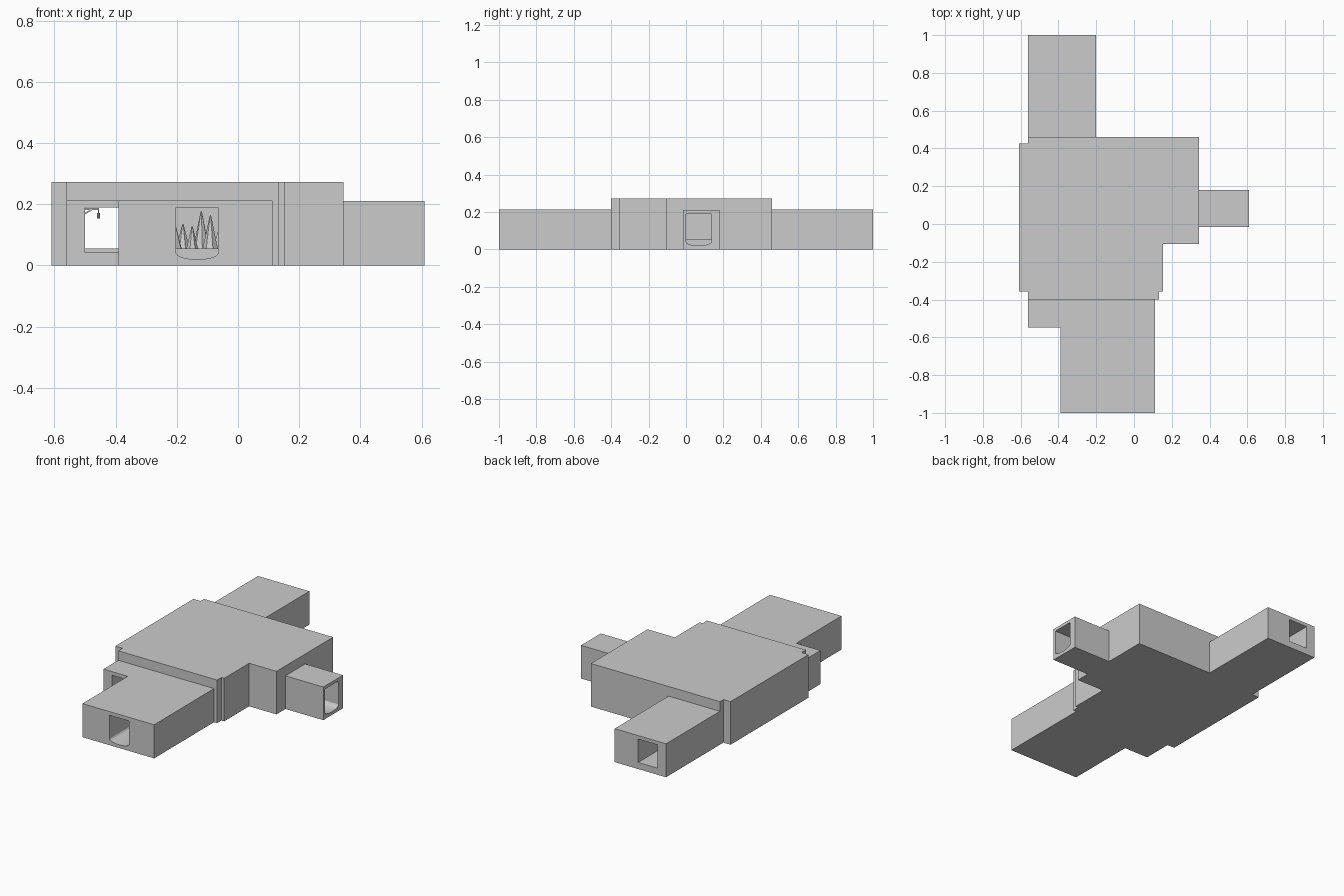
import bpy, bmesh, math, random
from mathutils import Vector

if "Cube" in bpy.data.objects:
    bpy.data.objects.remove(bpy.data.objects["Cube"])

random.seed(4)


def prism(name, pts, offset):
    """Extrude a closed 3D outline along an offset vector."""
    bm = bmesh.new()
    face = bm.faces.new([bm.verts.new(p) for p in pts])
    res = bmesh.ops.extrude_face_region(bm, geom=[face])
    moved = [v for v in res["geom"] if isinstance(v, bmesh.types.BMVert)]
    bmesh.ops.translate(bm, verts=moved, vec=Vector(offset))
    bmesh.ops.recalc_face_normals(bm, faces=bm.faces)
    me = bpy.data.meshes.new(name)
    bm.to_mesh(me)
    bm.free()
    ob = bpy.data.objects.new(name, me)
    bpy.context.collection.objects.link(ob)
    return ob


def slab(name, outline, z0, z1):
    return prism(name, [(x, y, z0) for x, y in outline], (0, 0, z1 - z0))


def box(name, x0, x1, y0, y1, z0, z1):
    return slab(name, [(x0, y0), (x1, y0), (x1, y1), (x0, y1)], z0, z1)


def combine(ob, other, op):
    """Apply a boolean and drop the helper."""
    m = ob.modifiers.new(op, 'BOOLEAN')
    m.object, m.operation, m.solver = other, op, 'EXACT'
    bpy.context.view_layer.objects.active = ob
    bpy.ops.object.modifier_apply(modifier=m.name)
    bpy.data.objects.remove(other, do_unlink=True)


def channel(a, b):
    """Tunnel section (u, z) with a shallow rounded bed."""
    mid, half = (a + b) / 2, (b - a) / 2
    bed = [(mid + half * math.cos(t), 0.04 - 0.02 * math.sin(t))
           for t in (math.pi * i / 8 for i in range(9))]
    return [(a, 0.19), (b, 0.19)] + bed


# Main hall block with stepped corners
shell = slab("cavern_shell", [
    (-0.56, -0.40), (0.133, -0.40), (0.133, -0.357), (0.153, -0.357),
    (0.153, -0.107), (0.345, -0.107), (0.345, 0.46), (-0.56, 0.46),
    (-0.56, 0.425), (-0.61, 0.425), (-0.61, -0.357), (-0.56, -0.357)], 0, 0.273)

# Passage wings
for args in [(-0.56, -0.20, 0.40, 1.0, 0, 0.212),
             (0.30, 0.61, -0.017, 0.18, 0, 0.210)]:
    combine(shell, box("wing", *args), 'UNION')
combine(shell, slab("front_wing", [
    (-0.39, -1.0), (0.112, -1.0), (0.112, -0.37), (-0.56, -0.37),
    (-0.56, -0.547), (-0.39, -0.547)], 0, 0.213), 'UNION')

# Hollow hall and the tunnels leading to it
hall = slab("hall_cutter", [
    (-0.50, -0.34), (0.06, -0.34), (0.12, -0.28), (0.12, -0.06),
    (0.24, -0.06), (0.30, 0.0), (0.30, 0.34), (0.22, 0.41),
    (-0.48, 0.41), (-0.56, 0.33), (-0.56, -0.28)], 0.056, 0.25)
combine(shell, hall, 'DIFFERENCE')
combine(shell, prism("front_cutter", [(x, -1.1, z) for x, z in channel(-0.202, -0.065)],
                     (0, 0.9, 0)), 'DIFFERENCE')
combine(shell, prism("right_cutter", [(0.7, y, z) for y, z in channel(0.0, 0.137)],
                     (-0.5, 0, 0)), 'DIFFERENCE')
combine(shell, box("left_front_cutter", -0.50, -0.365, -0.60, -0.25, 0.042, 0.19), 'DIFFERENCE')
combine(shell, box("back_cutter", -0.50, -0.365, 0.35, 1.1, 0.042, 0.19), 'DIFFERENCE')


# Rock spires inside the hall
def spire(name, x, y, z, h, r):
    bpy.ops.mesh.primitive_cone_add(vertices=7, radius1=r, radius2=0.002, depth=h,
                                    location=(x, y, z),
                                    rotation=(0, 0, random.uniform(0, 3)))
    bpy.context.object.name = name


for i in range(9):
    x, y = -0.24 + 0.03 * i, random.uniform(0.25, 0.37)
    h = random.uniform(0.07, 0.14)
    spire("rock_spire", x, y, 0.05 + h / 2, h, random.uniform(0.018, 0.03))

# Hanging lantern on a bracket at the side of the through passage
box("lantern_bracket", -0.503, -0.455, 0.50, 0.506, 0.181, 0.187)
brace = prism("lantern_brace", [(-0.502, 0.50, 0.166), (-0.502, 0.50, 0.172),
                                (-0.478, 0.50, 0.184), (-0.474, 0.50, 0.182)], (0, 0.006, 0))
box("lantern_chain", -0.457, -0.455, 0.502, 0.504, 0.168, 0.187)
bpy.ops.mesh.primitive_cylinder_add(vertices=8, radius=0.005, depth=0.018,
                                    location=(-0.456, 0.503, 0.163))
bpy.context.object.name = "lantern"
